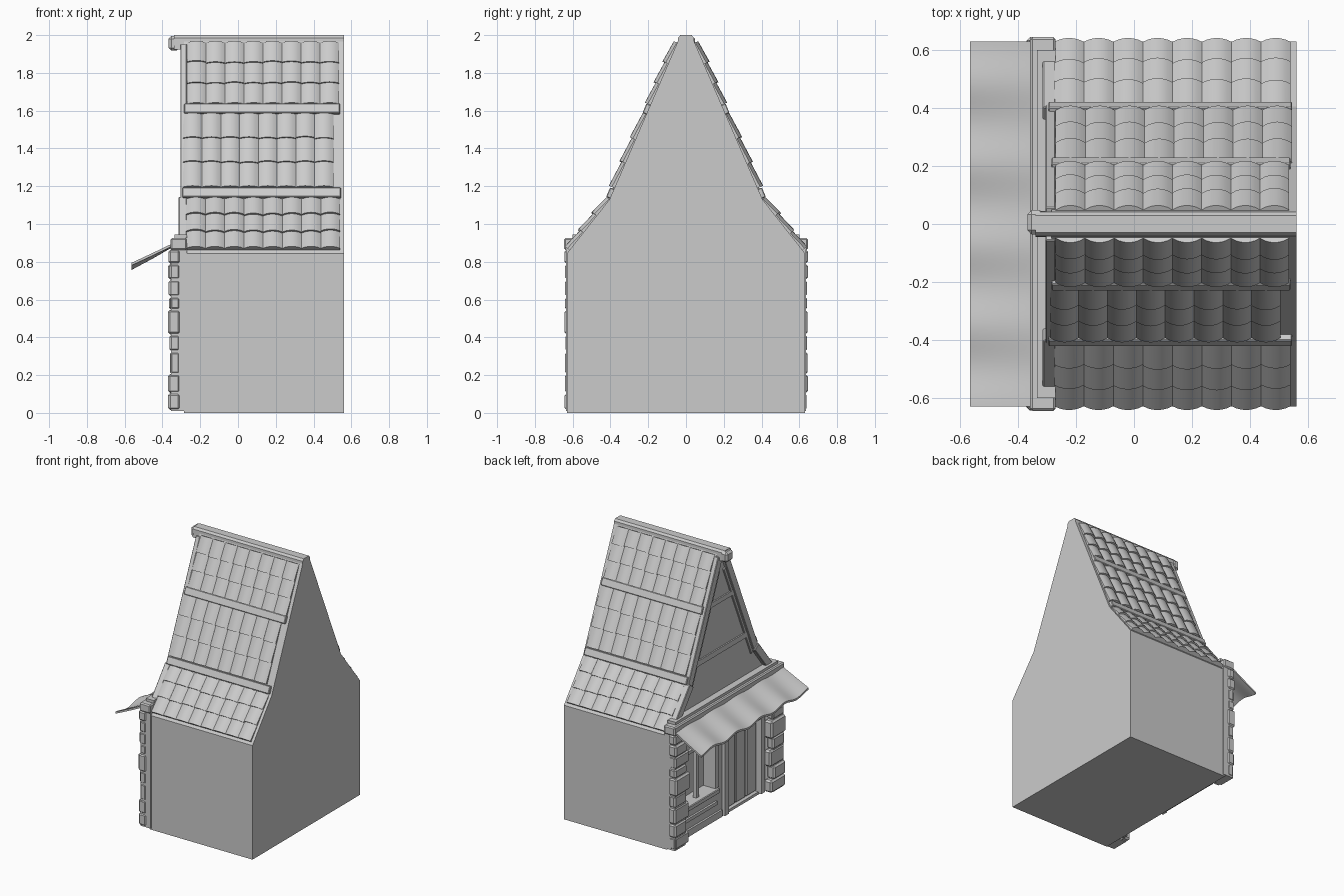
import bpy, bmesh, math, random
from mathutils import Vector

if "Cube" in bpy.data.objects:
    bpy.data.objects.remove(bpy.data.objects["Cube"])
random.seed(4)

EAVE, KNEE, TOP = (0.63, 0.845), (0.405, 1.13), (0.035, 1.985)


def finish(name, bm, bevel=0, smooth=False):
    bmesh.ops.recalc_face_normals(bm, faces=bm.faces)
    me = bpy.data.meshes.new(name)
    bm.to_mesh(me)
    bm.free()
    ob = bpy.data.objects.new(name, me)
    bpy.context.collection.objects.link(ob)
    bpy.ops.object.select_all(action='DESELECT')
    ob.select_set(True)
    bpy.context.view_layer.objects.active = ob
    if bevel:
        m = ob.modifiers.new("bevel", 'BEVEL')
        m.width = bevel
        m.segments = 1
    if smooth:
        bpy.ops.object.shade_smooth_by_angle(angle=math.radians(35))
    return ob


def prism(name, prof, x0, x1, bevel=0):
    """Extrude a (y, z) outline along x."""
    bm = bmesh.new()
    a = [bm.verts.new((x0, y, z)) for y, z in prof]
    b = [bm.verts.new((x1, y, z)) for y, z in prof]
    bm.faces.new(a)
    bm.faces.new(b)
    n = len(prof)
    for i in range(n):
        bm.faces.new((a[i], a[(i + 1) % n], b[(i + 1) % n], b[i]))
    return finish(name, bm, bevel)


def box(name, x0, x1, y0, y1, z0, z1, bevel=0):
    return prism(name, [(y0, z0), (y1, z0), (y1, z1), (y0, z1)], x0, x1, bevel)


def slope(z, h, s, low):
    """Point on the roof at height z, lifted h along the outward normal."""
    a, b = (EAVE, KNEE) if low else (KNEE, TOP)
    t = (z - a[1]) / (b[1] - a[1])
    d = Vector((b[0] - a[0], b[1] - a[1])).normalized()
    return s * (a[0] + t * (b[0] - a[0]) + d.y * h), z - d.x * h


# house body with the kinked gable outline
half = [(0.63, 0), EAVE, KNEE, TOP]
body = prism("house_body", half + [(-y, z) for y, z in reversed(half)], -0.285, 0.56)

# recesses for window and door
for nm, y0, y1, z0, z1, d in (("window", 0.09, 0.45, 0.25, 0.78, 0.08),
                              ("door", -0.44, -0.06, 0.02, 0.78, 0.03)):
    cut = box(nm + "_cutter", -0.5, -0.285 + d, y0, y1, z0, z1)
    cut.hide_render = True
    m = body.modifiers.new(nm, 'BOOLEAN')
    m.operation, m.object, m.solver = 'DIFFERENCE', cut, 'EXACT'
    bpy.context.view_layer.objects.active = body
    bpy.ops.object.modifier_apply(modifier=nm)
    bpy.data.objects.remove(cut)


# barrel tiles, one mesh per band
def tile_band(name, s, x0, x1, z0, z1, low, cols=8, rows=3, seg=6):
    bm = bmesh.new()
    w, dz = (x1 - x0) / cols, (z1 - z0) / rows
    for r in range(rows):
        for c in range(cols):
            za = z0 + r * dz + random.uniform(-.004, .004) * (r > 0)
            zb = min(z0 + (r + 1) * dz + 0.012, z1)
            rings = []
            for z, base in ((za, 0.015), (zb, 0.003)):
                ring = []
                for j in range(seg + 1):
                    f = j / seg
                    h = base + 0.017 * math.sin(math.pi * f) ** 0.8 if 0 < j < seg else base
                    ring.append((x0 + w * (c + f), h))
                ring += [(x0 + w * (c + 1), -0.01), (x0 + w * c, -0.01)]
                rings.append([bm.verts.new((x, *slope(z, h, s, low))) for x, h in ring])
            a, b = rings
            bm.faces.new(a)
            bm.faces.new(b)
            for j in range(len(a)):
                k = (j + 1) % len(a)
                bm.faces.new((a[j], a[k], b[k], b[j]))
    finish(name, bm, smooth=True)


def slope_board(name, s, z0, z1, h0, h1, low, x0, x1, bevel=0.004):
    prism(name, [slope(z0, h0, s, low), slope(z0, h1, s, low),
                 slope(z1, h1, s, low), slope(z1, h0, s, low)], x0, x1, bevel)


for s, side in ((-1, "right"), (1, "left")):
    tile_band(f"lower_tiles_{side}", s, -0.275, 0.54, 0.862, 1.13, True)
    tile_band(f"middle_tiles_{side}", s, -0.29 if s < 0 else -0.27,
              0.505 if s < 0 else 0.545, 1.19, 1.58, False)
    tile_band(f"upper_tiles_{side}", s, -0.27, 0.535, 1.63, 1.96, False)
    # battens between the bands
    slope_board(f"lower_batten_{side}", s, 1.135, 1.185, -0.01, 0.022, False, -0.295, 0.545)
    slope_board(f"upper_batten_{side}", s, 1.58, 1.63, -0.01, 0.022, False, -0.285, 0.54)
    # gable edge boards
    slope_board(f"lower_bargeboard_{side}", s, 0.87, 1.14, -0.05, 0.008, True, -0.315, -0.27)
    slope_board(f"upper_bargeboard_{side}", s, 1.11, 1.95, -0.05, 0.008, False, -0.305, -0.27)
    slope_board(f"inner_gable_trim_{side}", s, 1.11, 1.86, -0.075, -0.05, False, -0.295, -0.27)
    # stacked corner stones
    z = 0.015
    for i, hgt in enumerate((0.09, 0.1, 0.12, 0.09, 0.13, 0.07, 0.09, 0.085, 0.075)):
        inner = 0.505 if i % 2 else 0.475
        fx = -0.372 + random.uniform(0, 0.012)
        ys = sorted((s * inner, s * (0.645 - random.uniform(0, .006))))
        box(f"corner_stone_{side}_{i + 1}", fx, -0.27 - 0.035, *ys, z, z + hgt, 0.012)
        z += hgt
    ys = sorted((s * 0.51, s * 0.636))
    box(f"corner_core_{side}", -0.355, -0.27, *ys, 0.01, 0.87)

# ridge beam with front end cap
prism("ridge_beam", [(-0.045, 1.925), (0.045, 1.925), (0.042, 1.985), (0.03, 2.0),
                     (-0.03, 2.0), (-0.042, 1.985)], -0.34, 0.56)
box("ridge_end", -0.368, -0.31, -0.036, 0.048, 1.918, 1.995, 0.015)

# gable rails
box("gable_lower_rail", -0.295, -0.27, -0.33, 0.33, 1.225, 1.265)
box("gable_upper_rail", -0.295, -0.27, -0.15, 0.15, 1.6, 1.635)

# beam over the shop front
box("front_beam", -0.358, -0.27, -0.645, 0.645, 0.862, 0.925, 0.008)
box("beam_moulding", -0.335, -0.27, -0.6, 0.6, 0.925, 0.945)

# wavy awning
bm = bmesh.new()
n, layers = 72, []
for dz in (0, -0.014):
    grid = []
    for x, z, amp in ((-0.345, 0.895, 0.003), (-0.455, 0.837, 0.008), (-0.565, 0.782, 0.012)):
        grid.append([bm.verts.new((x, -0.63 + 1.26 * i / n,
                     z + dz + amp * math.cos(2 * math.pi * 4.5 * i / n))) for i in range(n + 1)])
    layers.append(grid)
for g in layers:
    for r in range(2):
        for i in range(n):
            bm.faces.new((g[r][i], g[r][i + 1], g[r + 1][i + 1], g[r + 1][i]))
t, b = layers
for r in (0, 2):
    for i in range(n):
        bm.faces.new((t[r][i], t[r][i + 1], b[r][i + 1], b[r][i]))
for i in (0, n):
    for r in range(2):
        bm.faces.new((t[r][i], t[r + 1][i], b[r + 1][i], b[r][i]))
finish("awning", bm, smooth=True)

# window frame, mullions, sill and panel below
box("window_sill", -0.325, -0.27, 0.06, 0.49, 0.215, 0.25, 0.005)
box("window_header", -0.305, -0.27, 0.06, 0.49, 0.78, 0.82)
box("window_side_left", -0.305, -0.27, 0.45, 0.49, 0.25, 0.78)
box("window_side_right", -0.305, -0.27, 0.05, 0.09, 0.25, 0.78)
box("window_mullion", -0.285, -0.255, 0.255, 0.285, 0.25, 0.78)
box("window_crossbar", -0.28, -0.26, 0.09, 0.45, 0.6, 0.625)
box("panel_base_rail", -0.3, -0.27, 0.0, 0.49, 0.01, 0.06)
box("panel_trim", -0.3, -0.27, 0.06, 0.48, 0.12, 0.145)

# door posts, lintel, planks and transom
box("door_post_left", -0.31, -0.25, -0.06, -0.015, 0.01, 0.82)
box("door_post_right", -0.31, -0.25, -0.48, -0.44, 0.01, 0.82)
box("door_lintel", -0.305, -0.25, -0.44, -0.06, 0.565, 0.605)
box("transom_header", -0.305, -0.25, -0.44, -0.06, 0.76, 0.82)
for i in range(3):
    y = -0.43 + i * 0.125
    box(f"door_plank_{i + 1}", -0.275, -0.245, y, y + 0.11, 0.03, 0.55, 0.006)
box("transom_bar", -0.275, -0.25, -0.26, -0.24, 0.605, 0.76)
